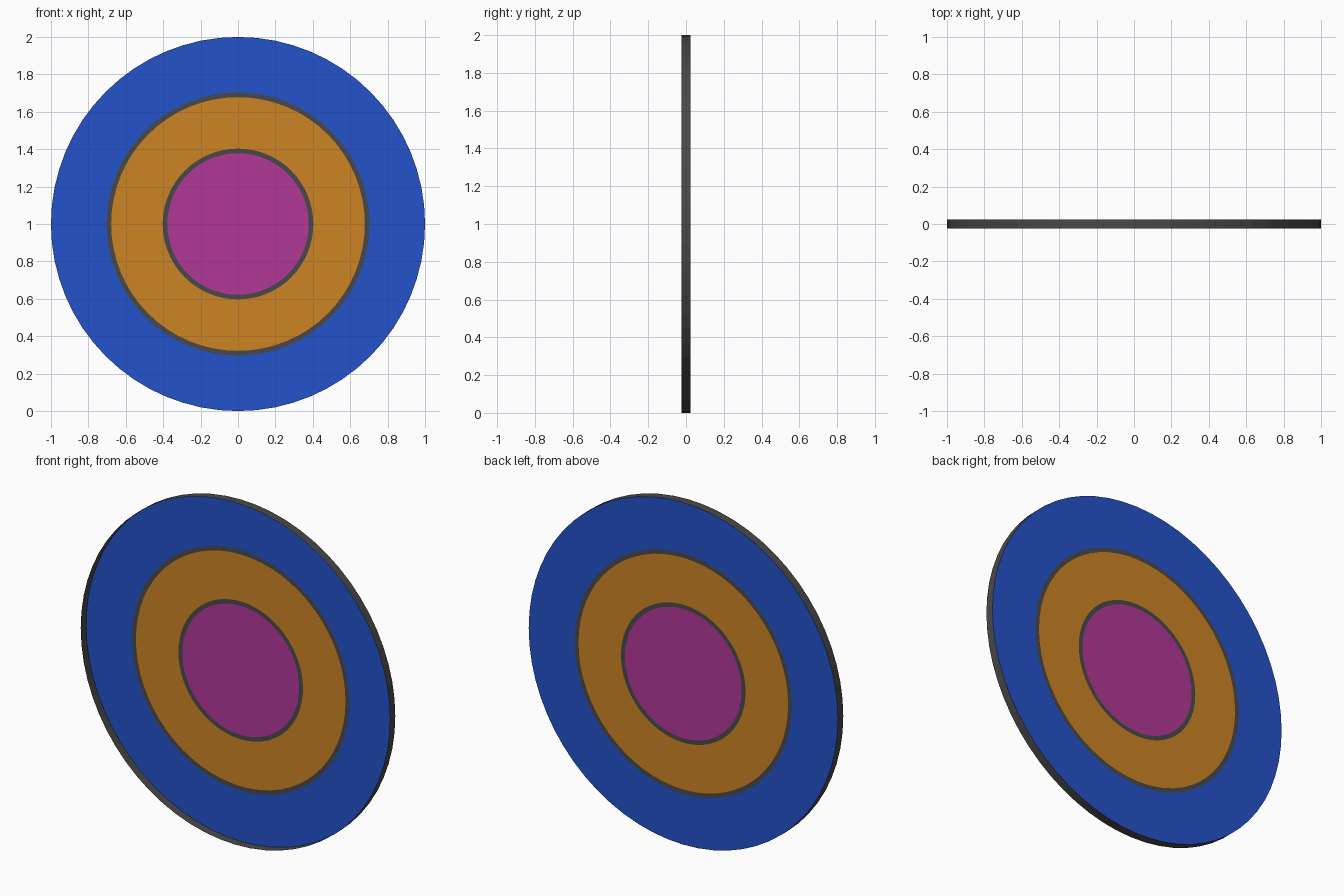
import bpy
import math

if "Cube" in bpy.data.objects:
    bpy.data.objects.remove(bpy.data.objects["Cube"])

SEGMENTS = 64
FRONT, BACK = -0.025, 0.025   # the disc sits at the back, the rim wall reaches forward
CENTRE_Z = 1.0


def srgb(r, g, b):
    def lin(c):
        c /= 255
        return c / 12.92 if c <= 0.04045 else ((c + 0.055) / 1.055) ** 2.4
    return (lin(r), lin(g), lin(b), 1.0)


def material(name, colour):
    mat = bpy.data.materials.new(name)
    mat.diffuse_color = colour
    mat.use_nodes = True
    mat.node_tree.nodes["Principled BSDF"].inputs["Base Color"].default_value = mat.diffuse_color
    return mat


def circle(radius, y):
    return [(radius * math.cos(2 * math.pi * i / SEGMENTS), y,
             CENTRE_Z + radius * math.sin(2 * math.pi * i / SEGMENTS))
            for i in range(SEGMENTS)]


def make(name, verts, faces, mat):
    mesh = bpy.data.meshes.new(name)
    mesh.from_pydata(verts, [], faces)
    mesh.materials.append(mat)
    obj = bpy.data.objects.new(name, mesh)
    bpy.context.collection.objects.link(obj)
    return obj


def band(name, outer, inner, mat):
    """Quad strip between two circles, each given as (radius, y)."""
    n = SEGMENTS
    faces = [(i, (i + 1) % n, n + (i + 1) % n, n + i) for i in range(n)]
    return make(name, circle(*outer) + circle(*inner), faces, mat)


blue = material("blue", srgb(36, 82, 202))
orange = material("orange", srgb(205, 132, 37))
magenta = material("magenta", srgb(178, 56, 152))
charcoal = material("charcoal", srgb(73, 73, 73))

# Thin outer wall, open at the front
band("outer_rim", (1.0, BACK), (1.0, FRONT), charcoal)

# Concentric flat bands of the target face
for name, r_out, r_in, mat in (
        ("outer_band", 1.0, 0.703, blue),
        ("outer_divider", 0.703, 0.678, charcoal),
        ("middle_band", 0.678, 0.403, orange),
        ("inner_divider", 0.403, 0.378, charcoal)):
    band(name, (r_out, BACK), (r_in, BACK), mat)

# Centre disc
make("centre_disc", circle(0.378, BACK), [tuple(range(SEGMENTS))], magenta)
